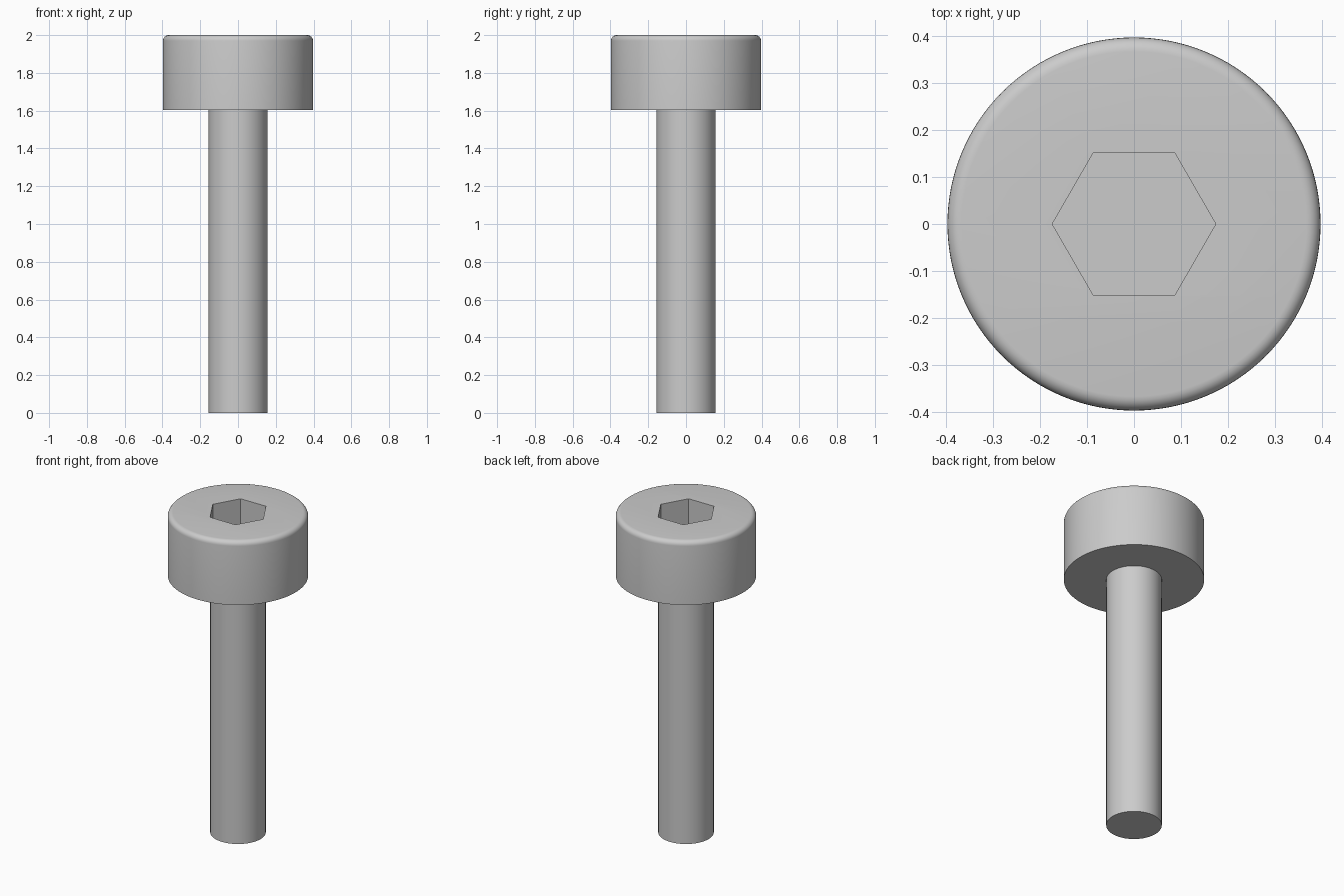
import bpy, bmesh, math

if "Cube" in bpy.data.objects:
    bpy.data.objects.remove(bpy.data.objects["Cube"])

SEGMENTS = 128
HEAD_R, SHAFT_R = 0.397, 0.157
HEAD_Z, TOP_Z, FILLET = 1.603, 2.0, 0.03
HEX_R, HEX_DEPTH = 0.174, 0.2


def stacked_rings(name, profile, sides):
    """Closed solid made of (radius, z) rings, capped at both ends."""
    bm = bmesh.new()
    rings = []
    for r, z in profile:
        rings.append([bm.verts.new((r * math.cos(a), r * math.sin(a), z))
                      for a in (2 * math.pi * i / sides for i in range(sides))])
    for low, high in zip(rings, rings[1:]):
        for i in range(sides):
            j = (i + 1) % sides
            bm.faces.new((low[i], low[j], high[j], high[i]))
    bm.faces.new(rings[0][::-1])
    bm.faces.new(rings[-1])
    mesh = bpy.data.meshes.new(name)
    bm.to_mesh(mesh)
    bm.free()
    obj = bpy.data.objects.new(name, mesh)
    bpy.context.collection.objects.link(obj)
    return obj


# Shaft and head, with a rounded upper rim
profile = [(SHAFT_R, 0), (SHAFT_R, HEAD_Z), (HEAD_R, HEAD_Z)]
for i in range(7):
    a = math.pi / 2 * i / 6
    profile.append((HEAD_R - FILLET + FILLET * math.cos(a),
                    TOP_Z - FILLET + FILLET * math.sin(a)))
screw = stacked_rings("cap_screw", profile, SEGMENTS)

# Hexagonal drive socket
cutter = stacked_rings("socket_cutter", [(HEX_R, TOP_Z - HEX_DEPTH), (HEX_R, TOP_Z + 0.1)], 6)
cutter.hide_render = True
socket = screw.modifiers.new("socket", 'BOOLEAN')
socket.operation = 'DIFFERENCE'
socket.solver = 'EXACT'
socket.object = cutter

bpy.context.view_layer.objects.active = screw
screw.select_set(True)
bpy.ops.object.modifier_apply(modifier="socket")
bpy.data.objects.remove(cutter)
bpy.ops.object.shade_smooth_by_angle(angle=math.radians(30))
